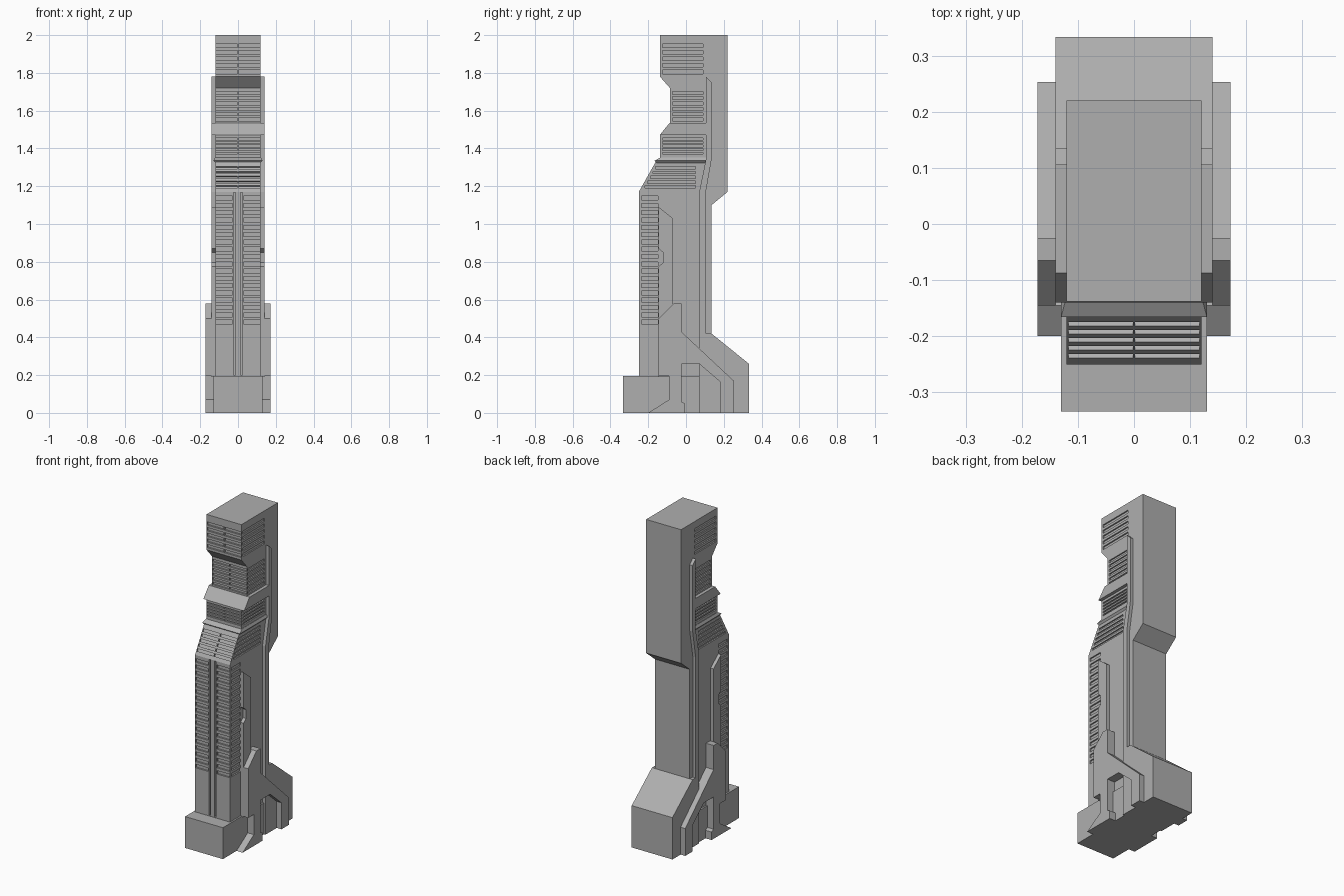
import bpy, bmesh

if "Cube" in bpy.data.objects:
    bpy.data.objects.remove(bpy.data.objects["Cube"])

grey = bpy.data.materials.new("stone_grey")
grey.diffuse_color = (0.43, 0.43, 0.43, 1)
grey.use_nodes = True
grey.node_tree.nodes["Principled BSDF"].inputs["Base Color"].default_value = grey.diffuse_color


def loft(name, groups):
    """Each group is a list of equal-sized point rings, skinned and capped."""
    bm = bmesh.new()
    for rings in groups:
        vs = [[bm.verts.new(p) for p in ring] for ring in rings]
        n = len(vs[0])
        bm.faces.new(vs[0])
        bm.faces.new(vs[-1][::-1])
        for a, b in zip(vs, vs[1:]):
            for i in range(n):
                j = (i + 1) % n
                bm.faces.new((a[i], b[i], b[j], a[j]))
    bmesh.ops.recalc_face_normals(bm, faces=bm.faces)
    me = bpy.data.meshes.new(name)
    bm.to_mesh(me)
    bm.free()
    me.materials.append(grey)
    ob = bpy.data.objects.new(name, me)
    bpy.context.collection.objects.link(ob)
    return ob


def prism(name, profiles):
    """Extrude (yz_points, x0, x1) profiles along x into one object."""
    return loft(name, [[[(x, y, z) for y, z in pts] for x in (x0, x1)]
                       for pts, x0, x1 in profiles])


def pair(name, pts, x0, x1):
    """Same profile on the right and left side."""
    return prism(name, [(pts, x0, x1), (pts, -x1, -x0)])


def rect(y0, y1, z0, z1):
    return [(y0, z0), (y1, z0), (y1, z1), (y0, z1)]


# Main tower
body = prism("tower_body", [([
    (-0.25, 0), (-0.25, 1.17), (-0.16, 1.33), (-0.138, 1.34), (-0.138, 1.47),
    (-0.085, 1.535), (-0.085, 1.72), (-0.138, 1.78), (-0.138, 2.0),
    (0.22, 2.0), (0.22, 1.17), (0.135, 1.10), (0.135, 0), ], -0.12, 0.12)])

# Shallow louvre grooves on the front halves and both sides
cuts = []
D = 0.01


def louvres(z0, z1, count, fill, y0, y1, back, x_in):
    pitch = (z1 - z0) / count
    dy, dz = y1 - y0, z1 - z0
    length = (dy * dy + dz * dz) ** 0.5
    ny, nz = -dz / length * D, dy / length * D   # outward normal of the face
    for i in range(count):
        a, b = z0 + i * pitch, z0 + (i + fill) * pitch
        ya, yb = [y0 + dy * (z - z0) / dz for z in (a, b)]
        front = [(ya + ny, a + nz), (ya - ny, a - nz),
                 (yb - ny, b - nz), (yb + ny, b + nz)]
        side = rect(max(ya, yb) + D + 0.004, back, a, b)
        for s in (1, -1):
            cuts.append((front, s * x_in, s * 0.117))
            cuts.append((side, s * 0.112, s * 0.13))


louvres(0.47, 1.165, 18, 0.55, -0.25, -0.25, -0.147, 0.03)
louvres(1.19, 1.317, 5, 0.5, -0.239, -0.167, 0.05, 0.002)
louvres(1.37, 1.465, 5, 0.5, -0.138, -0.138, 0.09, 0.002)
louvres(1.545, 1.715, 6, 0.55, -0.085, -0.085, 0.09, 0.002)
louvres(1.795, 1.97, 5, 0.55, -0.138, -0.138, 0.09, 0.002)

# Two vertical slots leaving a central front rail
for s in (1, -1):
    cuts.append((rect(-0.27, -0.23, 0.2, 1.168), s * 0.013, s * 0.023))

cutter = prism("groove_cutter", cuts)
cutter.hide_render = True
cutter.hide_viewport = True
mod = body.modifiers.new("grooves", "BOOLEAN")
mod.operation = "DIFFERENCE"
mod.solver = "EXACT"
mod.object = cutter
bpy.context.view_layer.update()
deps = bpy.context.evaluated_depsgraph_get()
cut_mesh = bpy.data.meshes.new_from_object(body.evaluated_get(deps))
body.modifiers.clear()
body.data = cut_mesh
bpy.data.objects.remove(cutter)

# Front base block, running back beneath the buttress openings
prism("front_block", [(rect(-0.334, 0.1, 0, 0.195), -0.13, 0.13)])

# Collars around the upper tower
loft("lower_collar", [[
    [(-w, y, z), (w, y, z), (w, 0.105, z), (-w, 0.105, z)]
    for w, y, z in ((0.12, -0.157, 1.324), (0.13, -0.166, 1.335),
                    (0.122, -0.136, 1.352))]])
prism("upper_collar", [([
    (-0.14, 1.47), (0.105, 1.47), (0.105, 1.535), (-0.087, 1.535)],
    -0.14, 0.14)])

# Rear base, with the side strips that rise from it
prism("rear_base", [([
    (0.07, 0), (0.333, 0), (0.333, 0.26), (0.135, 0.42), (0.105, 0.42),
    (0.07, 0.42)], -0.14, 0.14)])
pair("side_strip", [
    (0.07, 0.42), (0.105, 0.42), (0.105, 1.17), (0.135, 1.34), (0.135, 1.75),
    (0.105, 1.78), (0.105, 1.34), (0.07, 1.17)], 0.11, 0.14)

# Notched side panels
pair("side_panel", [
    (-0.145, 0.19), (-0.145, 0.775), (-0.122, 0.795), (-0.122, 0.85),
    (-0.145, 0.87), (-0.145, 1.09), (-0.07, 1.03), (-0.07, 0.19)], 0.11, 0.14)

# Buttresses with front and rear feet
pair("buttress", [
    (-0.145, 0.5), (-0.065, 0.58), (-0.025, 0.58), (-0.025, 0.43),
    (0.253, 0.17), (0.253, 0), (0.18, 0), (0.18, 0.165), (0.07, 0.26),
    (-0.025, 0.26), (-0.025, 0.06), (-0.005, 0.05), (-0.005, 0), (-0.2, 0),
    (-0.09, 0.07), (-0.09, 0.195), (-0.145, 0.195)], 0.11, 0.172)
